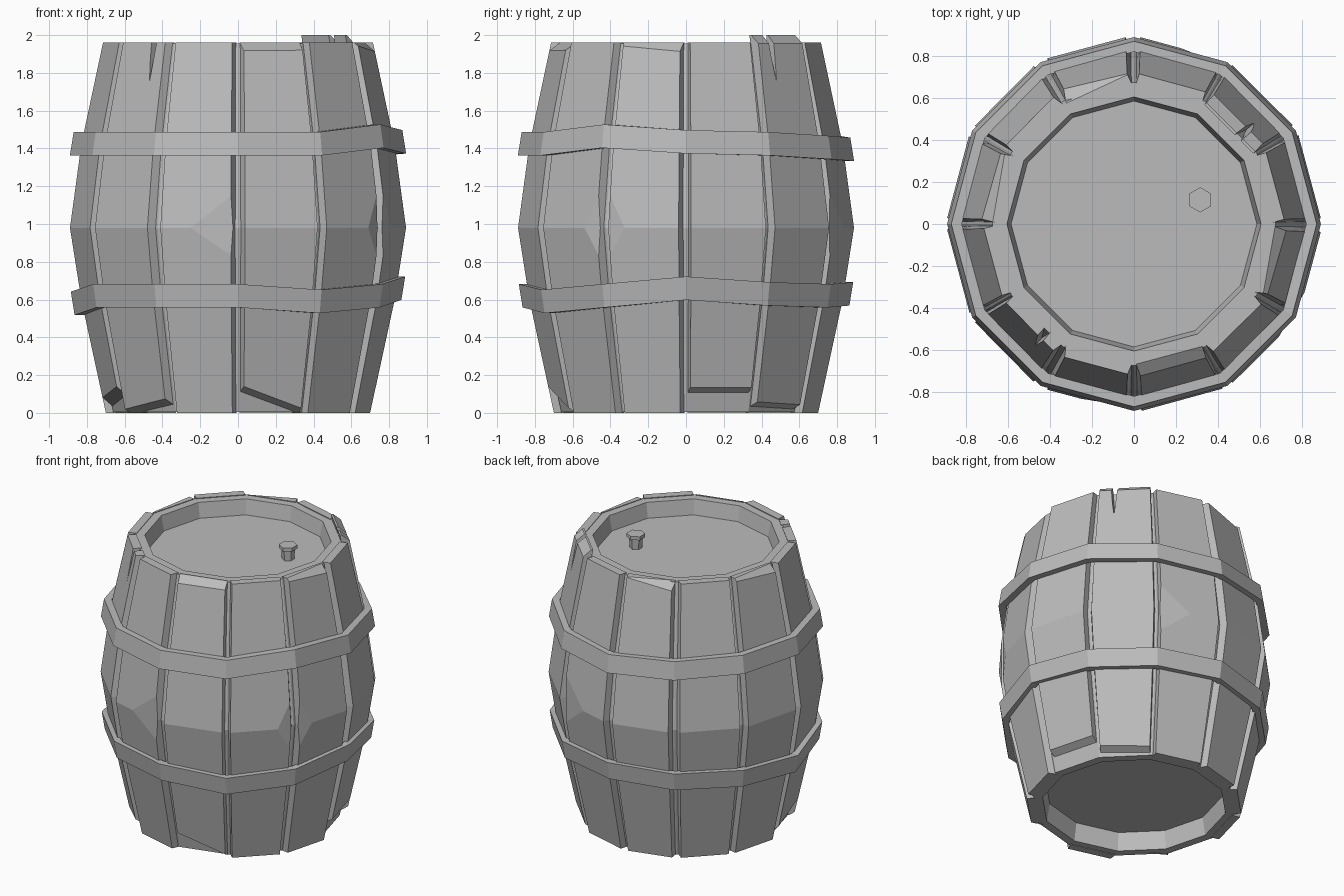
import bpy, bmesh, random
from math import radians, cos, sin
from mathutils import Vector

random.seed(4)
if "Cube" in bpy.data.objects:
    bpy.data.objects.remove(bpy.data.objects["Cube"])

SIDES = 12
STEP = 360 / SIDES
PROFILE = [(.70, 0), (.83, .6), (.89, .98), (.83, 1.42), (.715, 1.96)]

grey = bpy.data.materials.new("plain_grey")
grey.use_nodes = True
colour = (.5, .5, .5, 1)
grey.diffuse_color = colour
grey.node_tree.nodes["Principled BSDF"].inputs["Base Color"].default_value = colour


def polar(deg, r, z):
    return Vector((r * cos(radians(deg)), r * sin(radians(deg)), z))


def loft(bm, rings, closed=False):
    """Bridge rings of points; cap the ends, or join last to first."""
    loops = [[bm.verts.new(p) for p in ring] for ring in rings]
    pairs = list(zip(loops, loops[1:]))
    if closed:
        pairs.append((loops[-1], loops[0]))
    else:
        bm.faces.new(loops[0])
        bm.faces.new(loops[-1])
    for a, b in pairs:
        for i in range(len(a)):
            j = (i + 1) % len(a)
            bm.faces.new((a[i], a[j], b[j], b[i]))


def finish(bm, name):
    bmesh.ops.recalc_face_normals(bm, faces=bm.faces)
    mesh = bpy.data.meshes.new(name)
    bm.to_mesh(mesh)
    bm.free()
    mesh.materials.append(grey)
    obj = bpy.data.objects.new(name, mesh)
    bpy.context.collection.objects.link(obj)
    return obj


def circle(r, z, n=SIDES):
    return [polar(i * 360 / n, r, z) for i in range(n)]


# Inner barrel: groove floors, rim and the recessed lids at both ends
bm = bmesh.new()
body = [(r - .04, min(max(z, .004), 1.955)) for r, z in PROFILE]
section = [(.58, .13), (.60, .004)] + body + [(.605, 1.955), (.585, 1.85)]
loft(bm, [circle(r, z) for r, z in section])
finish(bm, "barrel_core")

# Chips: stave -> (angle, radius, height of a point, normal azimuth, elevation)
CHIPS = {
    0: [(15, .70, .13, 15, -62)],
    1: [(45, .69, .05, 40, -65), (45, .70, 1.96, 45, 50)],
    2: [(62, .865, .98, 68, 0)],
    3: [(115, .70, 1.93, 115, 55)],
    5: [(170, .70, 1.93, 170, 50)],
    6: [(200, .72, .13, 205, -50)],
    7: [(235, .71, .07, 240, -60)],
    8: [(267, .866, .98, 261, 0)],
    9: [(274, .72, .13, 255, -58), (285, .69, 1.93, 285, 55)],
    10: [(330, .866, .98, 330, 0)],
    11: [(330, .866, .98, 330, 0), (345, .69, 1.94, 350, 50)],
}


def chip(bm, angle, r, z, azimuth, elevation):
    e = radians(elevation)
    bmesh.ops.bisect_plane(bm, geom=bm.verts[:] + bm.edges[:] + bm.faces[:],
                           plane_co=polar(angle, r, z),
                           plane_no=polar(azimuth, cos(e), sin(e)), clear_outer=True)
    bmesh.ops.holes_fill(bm, edges=[e for e in bm.edges if e.is_boundary])


# Staves: one tapered plank per side, with a groove between neighbours
staves = []
for i in range(SIDES):
    bm = bmesh.new()
    rings = []
    gap = [random.uniform(1.5, 2.7) for _ in range(2)]
    for r, z in PROFILE:
        if i == 1 and z > 1.9:
            z = 2
        a, b = i * STEP, (i + 1) * STEP
        rings.append([polar(a + gap[0], r, z), polar(b - gap[1], r, z),
                      polar(b - .6, r - .055, z), polar(a + .6, r - .055, z)])
    loft(bm, rings)
    bmesh.ops.recalc_face_normals(bm, faces=bm.faces)
    for c in CHIPS.get(i, []):
        chip(bm, *c)
    staves.append(finish(bm, f"stave_{i + 1}"))

# Wedge-shaped cracks in the tops of two staves
for i, angle in ((1, 40), (7, 231)):
    bm = bmesh.new()
    loft(bm, [[polar(angle - 2.5, r, 2.05), polar(angle + 2, r, 2.05),
               polar(angle, r + .02, 1.75)] for r in (.6, .9)])
    cutter = finish(bm, "crack_cutter")
    cutter.hide_render = True
    cutter.hide_set(True)
    mod = staves[i].modifiers.new("crack", "BOOLEAN")
    mod.operation = "DIFFERENCE"
    mod.object = cutter

# Hoops: slightly crooked bands, one height offset per corner
HOOPS = {
    "lower_hoop": (.62, .885, .865, [.04, .01, 0, .01, 0, -.01,
                                     -.04, 0, 0, 0, -.03, 0]),
    "upper_hoop": (1.425, .87, .89, [.01, 0, -.02, -.03, -.01, 0,
                                     0, 0, 0, 0, 0, .04]),
}
for name, (mid, top, bottom, offsets) in HOOPS.items():
    bm = bmesh.new()
    corners = [(bottom, -.062), (top, .062), (top - .05, .062), (bottom - .05, -.062)]
    loft(bm, [[polar(k * STEP, r, mid + dz + h) for k, dz in enumerate(offsets)]
              for r, h in corners], closed=True)
    finish(bm, name)

# Bung: small six-sided plug in the top lid
bm = bmesh.new()
loft(bm, [[p + Vector((.315, .115, 0)) for p in
           (Vector((q.y, q.x, q.z)) for q in circle(r, z, 6))]
          for r, z in ((.04, 1.84), (.045, 1.92), (.06, 1.925), (.06, 1.95))])
finish(bm, "bung")
